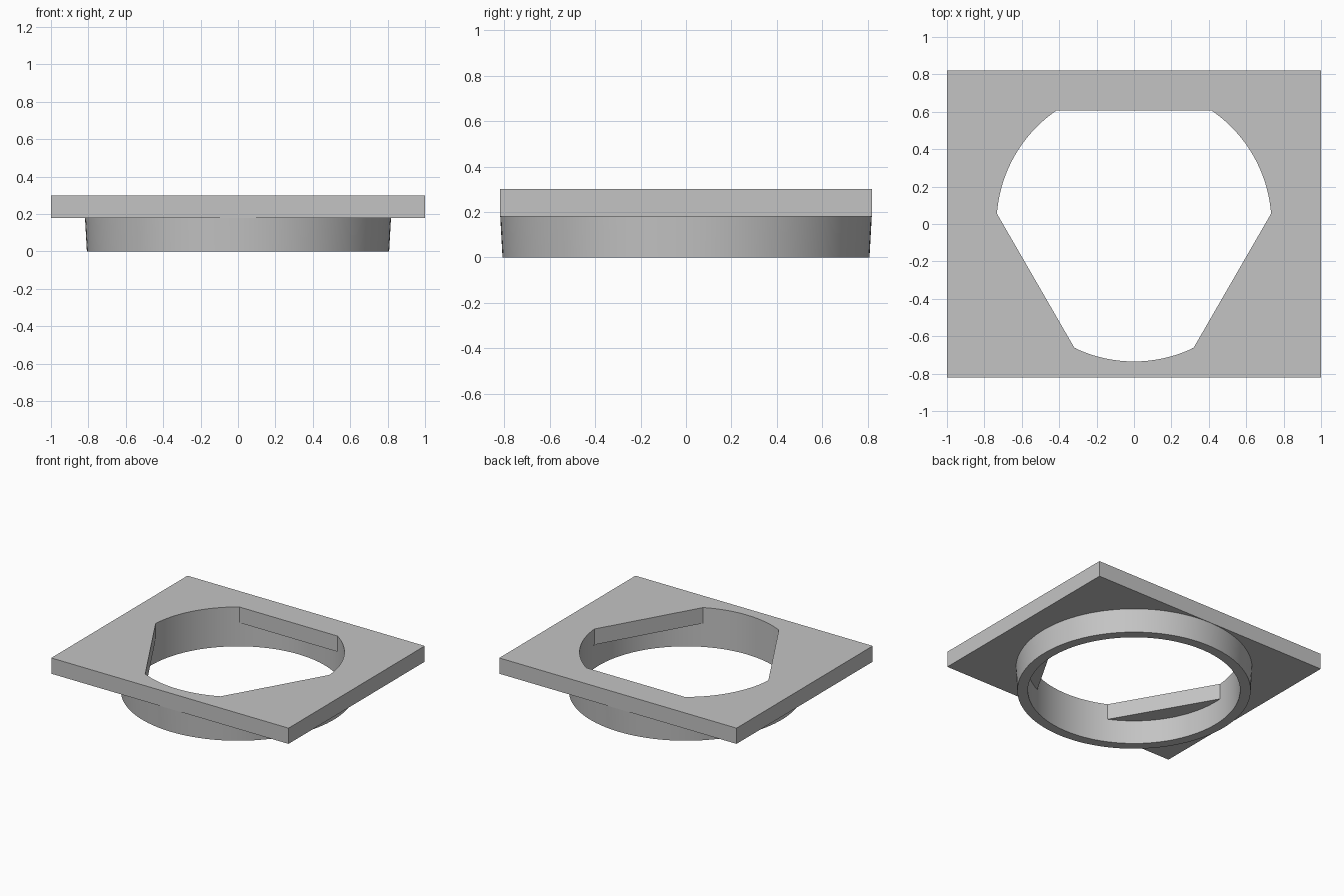
import bpy, bmesh
from math import acos, ceil, cos, degrees, floor, radians, sin

default = bpy.data.objects.get("Cube")
if default:
    bpy.data.objects.remove(default, do_unlink=True)

HALF_X, HALF_Y = 1.0, 0.82
PLATE_LOW, PLATE_TOP = 0.18, 0.30
BORE, FLAT = 0.735, 0.607        # bore radius, distance of the flats
RIM_LOW, RIM_TOP = 0.808, 0.818  # tapered outer radius of the collar
STEP = 3                         # degrees per segment

grey = bpy.data.materials.new("plain grey")
grey.use_nodes = True
grey.diffuse_color = (0.55, 0.55, 0.55, 1)
grey.node_tree.nodes["Principled BSDF"].inputs["Base Color"].default_value = grey.diffuse_color


def polar(radius, angle, z):
    return (radius * cos(radians(angle)), radius * sin(radians(angle)), z)


def finish(name, bm):
    bmesh.ops.recalc_face_normals(bm, faces=bm.faces[:])
    mesh = bpy.data.meshes.new(name)
    bm.to_mesh(mesh)
    bm.free()
    mesh.materials.append(grey)
    obj = bpy.data.objects.new(name, mesh)
    bpy.context.collection.objects.link(obj)
    bpy.ops.object.select_all(action='DESELECT')
    obj.select_set(True)
    bpy.context.view_layer.objects.active = obj
    bpy.ops.object.shade_smooth_by_angle(angle=radians(30))


# Opening outline: a circle cut by three evenly spaced flats
half = degrees(acos(FLAT / BORE))
opening = []
for middle in (90, 210, 330):
    start, end = middle + half, middle + 120 - half
    inner = [k * STEP for k in range(ceil(start / STEP), floor(end / STEP) + 1)]
    opening += [polar(BORE, a, PLATE_LOW) for a in [start, *inner, end]]

# Rectangular plate with the opening
bm = bmesh.new()
border = [(x * HALF_X, y * HALF_Y, PLATE_LOW) for x, y in ((-1, -1), (1, -1), (1, 1), (-1, 1))]
edges = []
for outline in (border, opening):
    verts = [bm.verts.new(p) for p in outline]
    edges += [bm.edges.new((verts[i - 1], v)) for i, v in enumerate(verts)]
bmesh.ops.triangle_fill(bm, edges=edges, use_beauty=True, normal=(0, 0, 1))
grown = bmesh.ops.extrude_face_region(bm, geom=bm.faces[:], use_keep_orig=True)
top = [g for g in grown["geom"] if isinstance(g, bmesh.types.BMVert)]
bmesh.ops.translate(bm, verts=top, vec=(0, 0, PLATE_TOP - PLATE_LOW))
finish("plate", bm)

# Round collar below the plate, open where it meets the plate
bm = bmesh.new()
profile = [(RIM_TOP, PLATE_LOW), (RIM_LOW, 0), (BORE, 0), (BORE, PLATE_LOW)]
rings = [[bm.verts.new(polar(r, a, z)) for a in range(0, 360, STEP)] for r, z in profile]
for upper, lower in zip(rings, rings[1:]):
    for i in range(len(upper)):
        bm.faces.new((upper[i - 1], upper[i], lower[i], lower[i - 1]))
finish("collar", bm)
